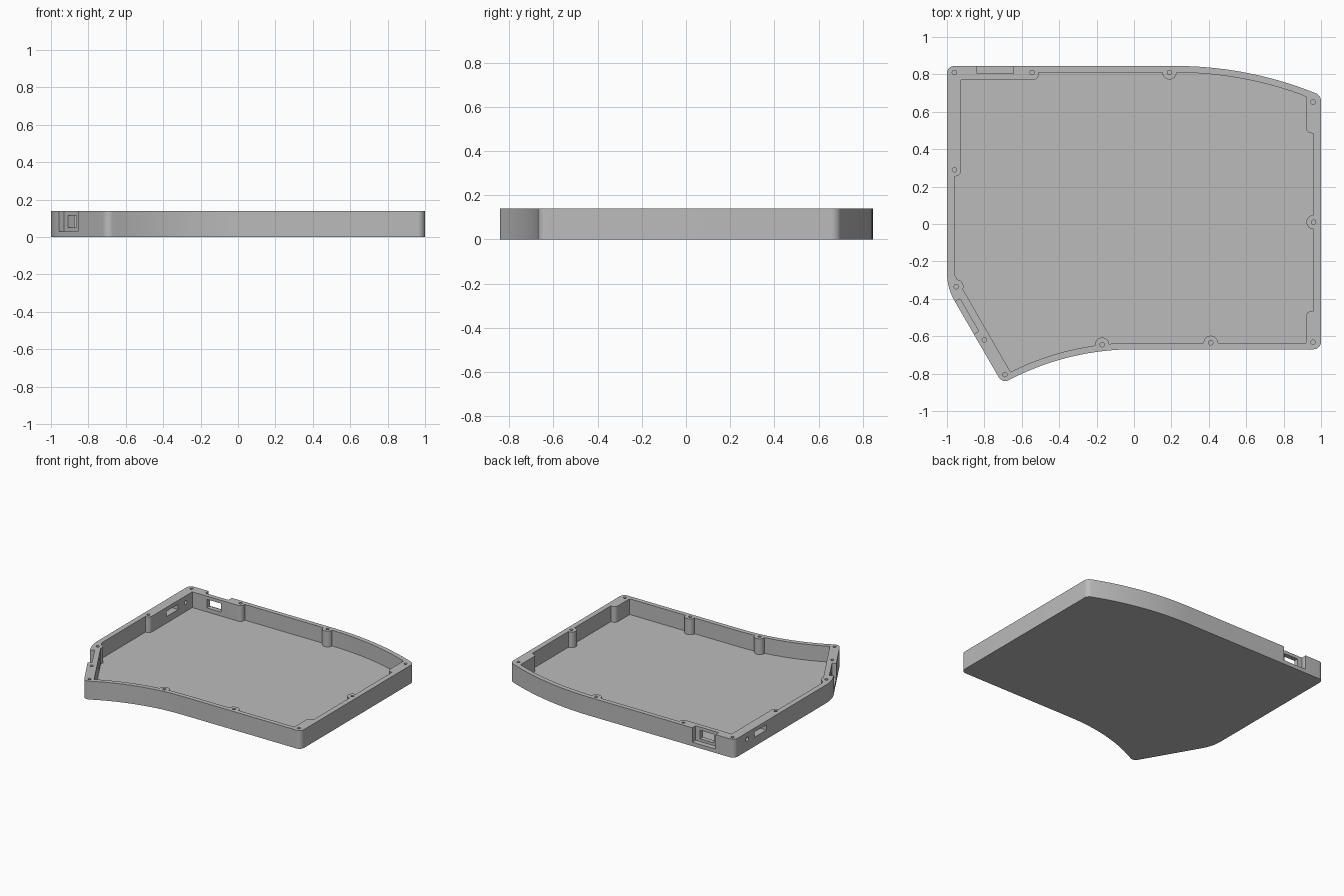
import bpy, bmesh, math
from mathutils import Vector, Matrix

cube = bpy.data.objects.get("Cube")
if cube:
    bpy.data.objects.remove(cube, do_unlink=True)

HEIGHT, FLOOR = 0.14, 0.02

grey = bpy.data.materials.new("mid_grey")
grey.use_nodes = True
grey.diffuse_color = (0.5, 0.5, 0.5, 1)
grey.node_tree.nodes["Principled BSDF"].inputs["Base Color"].default_value = (0.5, 0.5, 0.5, 1)


def arc(cx, cy, r, x0, x1, n=16):
    """Points of the upper half of a circle, from x0 to x1."""
    xs = [x0 + (x1 - x0) * i / n for i in range(n + 1)]
    return [(x, cy + math.sqrt(r * r - (x - cx) ** 2), 0) for x in xs]


def rounded(corners, steps=8):
    """Outline whose (x, y, radius) corners are rounded."""
    out = []
    for i, (x, y, r) in enumerate(corners):
        p = Vector((x, y))
        if not r:
            out.append(p)
            continue
        a = (Vector(corners[i - 1][:2]) - p).normalized()
        b = (Vector(corners[(i + 1) % len(corners)][:2]) - p).normalized()
        half = a.angle(b) / 2
        centre = p + (a + b).normalized() * r / math.sin(half)
        start = p + a * r / math.tan(half) - centre
        end = p + b * r / math.tan(half) - centre
        sweep = start.angle_signed(end)
        for k in range(steps + 1):
            t = -sweep * k / steps
            out.append(centre + Matrix.Rotation(t, 2) @ start)
    return out


def add_object(name, bm):
    bmesh.ops.recalc_face_normals(bm, faces=bm.faces)
    mesh = bpy.data.meshes.new(name)
    bm.to_mesh(mesh)
    bm.free()
    mesh.materials.append(grey)
    ob = bpy.data.objects.new(name, mesh)
    bpy.context.collection.objects.link(ob)
    return ob


def prism(name, outline, z0, z1):
    bm = bmesh.new()
    face = bm.faces.new([bm.verts.new((p.x, p.y, z0)) for p in outline])
    top = bmesh.ops.extrude_face_region(bm, geom=[face])["geom"]
    moved = [v for v in top if isinstance(v, bmesh.types.BMVert)]
    bmesh.ops.translate(bm, vec=(0, 0, z1 - z0), verts=moved)
    return add_object(name, bm)


def box(name, centre, size, turn=0):
    bm = bmesh.new()
    m = Matrix.Translation(centre) @ Matrix.Rotation(math.radians(turn), 4, "Z")
    bmesh.ops.create_cube(bm, size=1, matrix=m @ Matrix.Diagonal((*size, 1)))
    return add_object(name, bm)


def cylinder(name, centre, r, depth, axis="Z", sides=32):
    bm = bmesh.new()
    m = Matrix.Translation(centre)
    if axis == "X":
        m = m @ Matrix.Rotation(math.pi / 2, 4, "Y")
    bmesh.ops.create_cone(bm, cap_ends=True, segments=sides, radius1=r,
                          radius2=r, depth=depth, matrix=m)
    return add_object(name, bm)


def cut(target, cutter):
    cutter.hide_render = True
    mod = target.modifiers.new("cut", "BOOLEAN")
    mod.operation, mod.solver, mod.object = "DIFFERENCE", "EXACT", cutter
    bpy.context.view_layer.objects.active = target
    bpy.ops.object.modifier_apply(modifier=mod.name)
    bpy.data.objects.remove(cutter, do_unlink=True)


def front_arc(r, x0, x1):
    return arc(0, -2.11, r, x0, x1)


def back_arc(r, x0, x1):
    return arc(0.22, -1.165, r, x0, x1)


# Outer body
outer = [(-1, 0.845, 0.04), (-1, -0.341, 0.3), (-0.704, -0.853, 0.04)]
outer += front_arc(1.44, -0.65, 0)
outer += [(1, -0.67, 0.04), (1, 0.688, 0.045)]
outer += back_arc(2.01, 0.93, 0.22)
case = prism("case_tray", rounded(outer), 0, HEIGHT)

# Tray cavity, with thicker walls around the corners
inner = [(-0.925, 0.77, 0), (-0.925, 0.255, 0.03), (-0.96, 0.255, 0),
         (-0.96, -0.27, 0.05), (-0.66, -0.791, 0)]
inner += front_arc(1.475, -0.6, 0)
inner += [(0.92, -0.635, 0), (0.92, -0.465, 0.03), (0.96, -0.465, 0),
          (0.96, 0.485, 0), (0.92, 0.485, 0.03), (0.92, 0.68, 0)]
inner += back_arc(1.975, 0.88, 0.22)
inner += [(-0.51, 0.81, 0), (-0.51, 0.77, 0.03)]
cavity = prism("cavity_cutter", rounded(inner), FLOOR, 0.3)

# Screw posts left standing along the walls
wall_posts = [(0.19, 0.81), (0.96, 0.01), (0.41, -0.635), (-0.17, -0.645), (-0.95, -0.335)]
for x, y in wall_posts:
    cut(cavity, cylinder("post", (x, y, 0.1), 0.038, 1))
cut(case, cavity)

# Screw holes
corner_screws = [(-0.96, 0.81), (-0.545, 0.81), (-0.96, 0.29), (-0.8, -0.62),
                 (-0.69, -0.805), (0.957, -0.632), (0.957, 0.652)]
for x, y in wall_posts + corner_screws:
    cut(case, cylinder("screw_hole", (x, y, HEIGHT), 0.012, 0.16, sides=16))

# Connector recesses, open at the top, each with a window through the wall
cut(case, box("back_recess", (-0.7425, 0.905, 0.13), (0.195, 0.2, 0.2)))
cut(case, box("back_window", (-0.742, 0.8, 0.083), (0.12, 0.2, 0.065)))
cut(case, box("angled_recess", (-0.967, -0.537, 0.13), (0.2, 0.2, 0.2), 30))
cut(case, box("angled_window", (-0.886, -0.477, 0.083), (0.2, 0.09, 0.065), 30))

# Switch slot and button hole in the right side wall
cut(case, box("switch_slot", (-0.96, 0.53, 0.09), (0.2, 0.14, 0.04)))
cut(case, cylinder("button_hole", (-0.96, 0.69, 0.09), 0.015, 0.2, "X", 20))

# Smooth the curved walls and keep the edges crisp
bpy.ops.object.select_all(action="DESELECT")
case.select_set(True)
bpy.context.view_layer.objects.active = case
bpy.ops.object.shade_smooth_by_angle(angle=math.radians(30))
